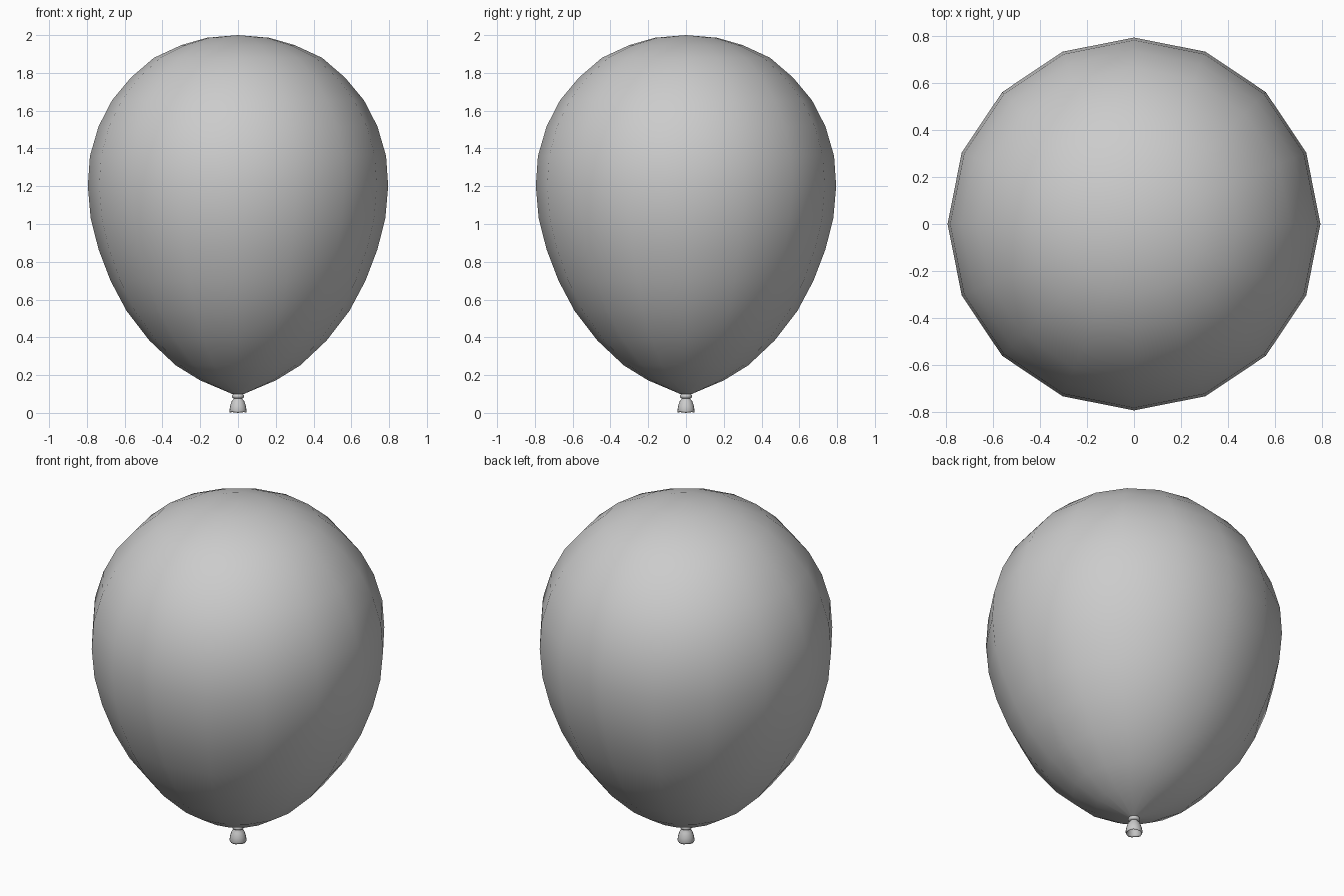
import bpy, bmesh
from math import cos, sin, pi

if "Cube" in bpy.data.objects:
    bpy.data.objects.remove(bpy.data.objects["Cube"])

SIDES = 16


def lathe(name, profile, ripple=None):
    """Revolve (radius, z) points around z; radius 0 becomes a pole."""
    bm = bmesh.new()
    rings = []
    for i, (r, z) in enumerate(profile):
        if r == 0:
            rings.append([bm.verts.new((0, 0, z))] * SIDES)
            continue
        ring = []
        for k in range(SIDES):
            a = 2 * pi * k / SIDES
            dz = ripple(i, a) if ripple else 0
            ring.append(bm.verts.new((r * cos(a), r * sin(a), z + dz)))
        rings.append(ring)
    for lo, hi in zip(rings, rings[1:]):
        for k in range(SIDES):
            n = (k + 1) % SIDES
            corners = list(dict.fromkeys((lo[k], lo[n], hi[n], hi[k])))
            bm.faces.new(corners)
    bmesh.ops.recalc_face_normals(bm, faces=bm.faces)
    mesh = bpy.data.meshes.new(name)
    bm.to_mesh(mesh)
    bm.free()
    mesh.shade_smooth()
    obj = bpy.data.objects.new(name, mesh)
    bpy.context.collection.objects.link(obj)
    return obj


# Inflated body
lathe("balloon_body", [
    (0, 0.095), (0.03, 0.10), (0.20, 0.172), (0.33, 0.252), (0.47, 0.384),
    (0.59, 0.54), (0.675, 0.70), (0.738, 0.865), (0.78, 1.03), (0.795, 1.20),
    (0.784, 1.36), (0.738, 1.517), (0.667, 1.655), (0.567, 1.775),
    (0.445, 1.88), (0.30, 1.947), (0.165, 1.986), (0, 2.0)])

# Rolled knot just under the body
bpy.ops.mesh.primitive_torus_add(major_radius=0.021, minor_radius=0.012,
                                 major_segments=SIDES, minor_segments=8,
                                 location=(0, 0, 0.088))
knot = bpy.context.object
knot.name = "knot"
knot.data.shade_smooth()

# Flared hollow mouth with a slightly wavy lip (rings 4 to 7)
lathe("mouth", [
    (0, 0.105), (0.022, 0.095), (0.022, 0.076), (0.033, 0.062), (0.042, 0.035),
    (0.046, 0.012), (0.043, 0.004), (0.037, 0.012), (0.033, 0.035),
    (0.022, 0.055), (0, 0.06)],
    lambda i, a: 0.004 * (1 - cos(4 * a)) / 2 - 0.004 * (i == 6)
    + 0.004 * (i == 6) if 4 < i < 8 else 0)

# Rest the lip exactly on z = 0
for obj in (bpy.data.objects["mouth"],):
    low = min(v.co.z for v in obj.data.vertices)
    for v in obj.data.vertices:
        if v.co.z < 0.02:
            v.co.z -= low
